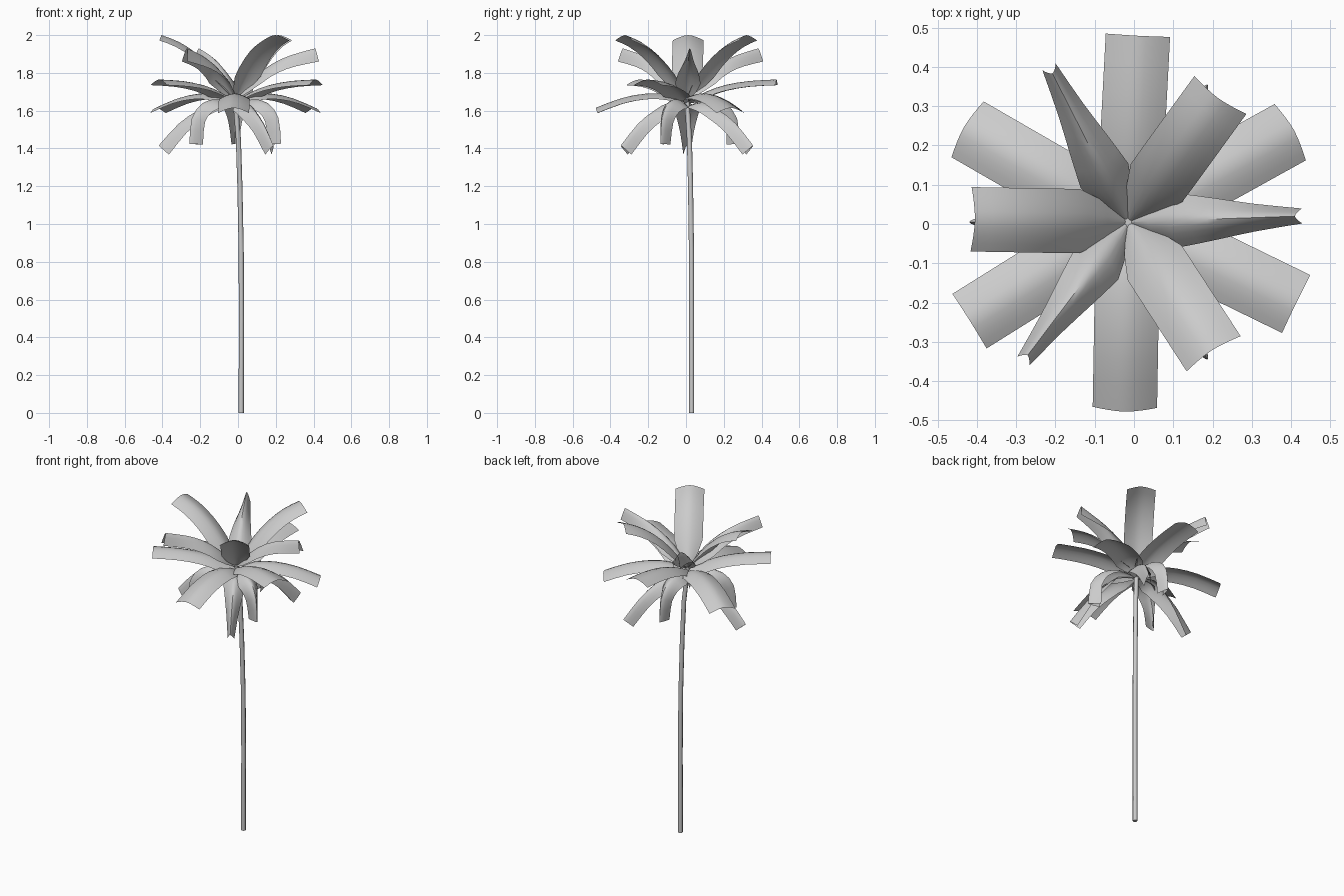
import bpy, bmesh, math
from mathutils import Vector

cube = bpy.data.objects.get("Cube")
if cube:
    bpy.data.objects.remove(cube, do_unlink=True)

grey = bpy.data.materials.new("plain_grey")
grey.use_nodes = True
colour = (0.6, 0.6, 0.6, 1)
grey.diffuse_color = colour
grey.node_tree.nodes["Principled BSDF"].inputs["Base Color"].default_value = colour

CROWN = Vector((-0.015, 0.005, 0))


def loft(name, rings, closed):
    """Skin a list of point rings, as a tube or an open sheet."""
    bm = bmesh.new()
    rows = [[bm.verts.new(p) for p in ring] for ring in rings]
    n = len(rows[0])
    for a, b in zip(rows, rows[1:]):
        for i in range(n if closed else n - 1):
            j = (i + 1) % n
            bm.faces.new((a[i], a[j], b[j], b[i]))
    if closed:
        bm.faces.new(rows[0][::-1])
        bm.faces.new(rows[-1])
    bm.normal_update()
    mesh = bpy.data.meshes.new(name)
    bm.to_mesh(mesh)
    bm.free()
    mesh.materials.append(grey)
    ob = bpy.data.objects.new(name, mesh)
    bpy.context.collection.objects.link(ob)
    bpy.ops.object.select_all(action='DESELECT')
    bpy.context.view_layer.objects.active = ob
    ob.select_set(True)
    bpy.ops.object.shade_smooth_by_angle(angle=math.radians(50))
    return ob


def smooth_path(points, steps=2):
    """Catmull-Rom curve through (radius, height) points."""
    p = [Vector(q) for q in points]
    p = [2 * p[0] - p[1]] + p + [2 * p[-1] - p[-2]]
    out = []
    for a, b, c, d in zip(p, p[1:], p[2:], p[3:]):
        for k in range(steps):
            t = k / steps
            out.append(0.5 * (2 * b + (c - a) * t + (2 * a - 5 * b + 4 * c - d) * t * t
                              + (3 * b - a - 3 * c + d) * t ** 3))
    return out + [p[-2]]


def frond(name, path, degrees, folded):
    """Arched leaf blade; folded blades close up towards the tip."""
    ang = math.radians(degrees)
    out = Vector((math.cos(ang), math.sin(ang), 0))
    side = Vector((-out.y, out.x, 0))
    up = Vector((0, 0, 1))
    pts = smooth_path(path)
    last = len(pts) - 1
    rings = []
    for i, p in enumerate(pts):
        t = i / last
        tan = (pts[min(i + 1, last)] - pts[max(i - 1, 0)]).normalized()
        down = out * tan.y - up * tan.x
        grow = max(0.08, math.sin(min(1, t / 0.27) * math.pi / 2))
        fold = max(0, (t - 0.2) / 0.8)
        half = (0.072 - 0.053 * fold if folded else 0.082) * grow
        depth = (0.045 + 0.027 * fold if folded else 0.03) * grow
        ridge = CROWN + out * p.x + up * p.y
        rings.append([ridge + side * (half * s) + down * (depth * abs(s) ** 1.6)
                      for s in (k / 4 for k in range(-4, 5))])
    loft(name, rings, False)


# Slender leaning trunk
spine = [(0.017, 0.03, 0), (0.018, 0.03, 0.5), (0.017, 0.029, 0.85), (0.01, 0.024, 1.2),
         (0.002, 0.018, 1.45), (-0.01, 0.008, 1.6), (-0.015, 0.005, 1.67)]
loft("trunk", [[Vector(c) + Vector((math.cos(a), math.sin(a), 0)) * 0.0135
                for a in (math.tau * k / 8 for k in range(8))] for c in spine], True)

# Frond tiers: name, (radius, height) path, compass angles, folded
tiers = [
    ("top_broad_frond", [(0, 1.66), (0.1, 1.80), (0.2, 1.90), (0.3, 1.965), (0.39, 2.0)],
     (-57, 54, 179), False),
    ("top_folded_frond", [(0, 1.66), (0.1, 1.775), (0.2, 1.85), (0.3, 1.895), (0.425, 1.93)],
     (2, 117, 233), True),
    ("raised_frond", [(0, 1.65), (0.1, 1.70), (0.2, 1.735), (0.33, 1.757), (0.475, 1.765)],
     (87, 212, 334), False),
    ("level_frond", [(0, 1.64), (0.1, 1.685), (0.22, 1.69), (0.35, 1.665), (0.483, 1.615)],
     (29, 150, 269), False),
    ("drooping_frond", [(0, 1.62), (0.1, 1.645), (0.2, 1.60), (0.3, 1.53), (0.405, 1.415)],
     (60, 180, 300), True),
    ("hanging_frond", [(0, 1.62), (0.1, 1.66), (0.2, 1.64), (0.265, 1.56), (0.28, 1.425)],
     (90, 210, 330), True),
]
for name, path, angles, folded in tiers:
    for k, degrees in enumerate(angles):
        frond(f"{name}_{k + 1}", path, degrees, folded)
